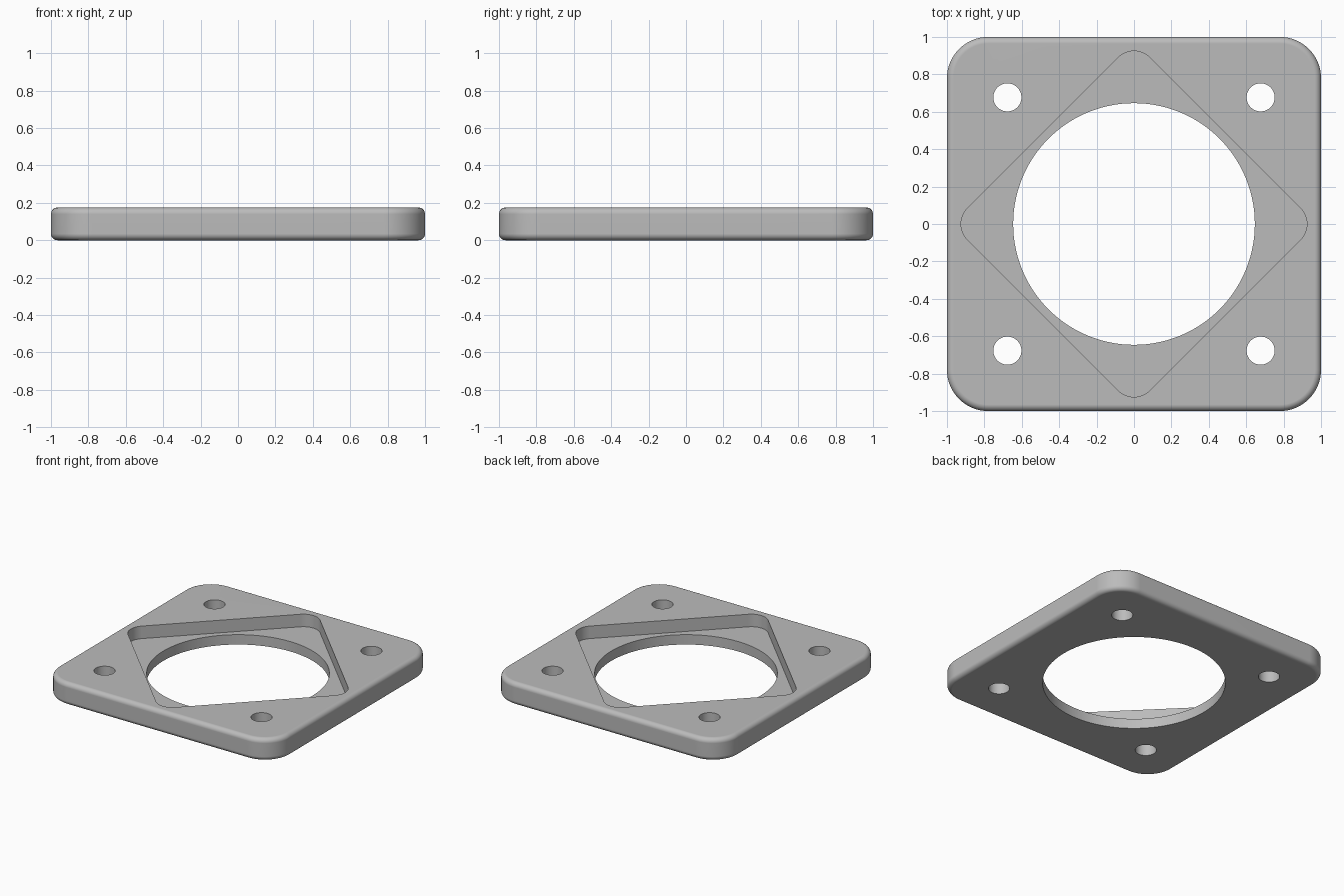
import bpy
import bmesh
from math import cos, sin, pi, radians

if "Cube" in bpy.data.objects:
    bpy.data.objects.remove(bpy.data.objects["Cube"], do_unlink=True)

THICKNESS = 0.175
FILLET = 0.035
POCKET_FLOOR = 0.077

grey = bpy.data.materials.new("satin grey")
grey.use_nodes = True
grey.diffuse_color = (0.5, 0.5, 0.5, 1)
grey.node_tree.nodes["Principled BSDF"].inputs["Base Color"].default_value = (0.5, 0.5, 0.5, 1)


def rounded_square(half, radius, turn=0.0, steps=16):
    """Outline of a square with round corners, turned about z."""
    points = []
    for quarter in range(4):
        base = quarter * pi / 2 + turn
        cx = cy = half - radius
        for i in range(steps + 1):
            a = i / steps * pi / 2
            x, y = cx + radius * cos(a), cy + radius * sin(a)
            points.append((x * cos(base) - y * sin(base), x * sin(base) + y * cos(base)))
    return points


def circle(radius, x=0.0, y=0.0, steps=64):
    return [(x + radius * cos(2 * pi * i / steps), y + radius * sin(2 * pi * i / steps))
            for i in range(steps)]


def loft(name, layers):
    """Closed solid through a stack of (outline, height) layers."""
    bm = bmesh.new()
    rings = [[bm.verts.new((x, y, z)) for x, y in outline] for outline, z in layers]
    for low, high in zip(rings, rings[1:]):
        for i in range(len(low)):
            j = (i + 1) % len(low)
            bm.faces.new((low[i], low[j], high[j], high[i]))
    bm.faces.new(rings[0][::-1])
    bm.faces.new(rings[-1])
    mesh = bpy.data.meshes.new(name)
    bm.to_mesh(mesh)
    bm.free()
    mesh.materials.append(grey)
    obj = bpy.data.objects.new(name, mesh)
    bpy.context.collection.objects.link(obj)
    return obj


# Plate with round corners and filleted top and bottom edges
angles = [i / 8 * pi / 2 for i in range(9)]
layers = [(FILLET * (1 - sin(a)), FILLET * (1 - cos(a))) for a in angles]
layers += [(inset, THICKNESS - z) for inset, z in reversed(layers)]
plate = loft("mounting_plate",
             [(rounded_square(1 - inset, 0.22 - inset), z) for inset, z in layers])

# Cutters: diamond pocket, central bore and four bolt holes
cutters = [
    loft("pocket_cutter", [(rounded_square(0.689, 0.12, pi / 4), z) for z in (POCKET_FLOOR, 0.3)]),
    loft("bore_cutter", [(circle(0.646, steps=128), z) for z in (-0.1, 0.3)]),
]
for sx in (-1, 1):
    for sy in (-1, 1):
        cutters.append(loft("bolt_hole_cutter",
                            [(circle(0.075, sx * 0.677, sy * 0.677), z) for z in (-0.1, 0.3)]))

bpy.ops.object.select_all(action="DESELECT")
plate.select_set(True)
bpy.context.view_layer.objects.active = plate
for cutter in cutters:
    cutter.hide_render = True
    cut = plate.modifiers.new(cutter.name, "BOOLEAN")
    cut.operation = "DIFFERENCE"
    cut.solver = "EXACT"
    cut.object = cutter
    bpy.ops.object.modifier_apply(modifier=cut.name)
for cutter in cutters:
    bpy.data.objects.remove(cutter, do_unlink=True)

# Smooth the rounded walls, keep the flat faces crisp
bpy.ops.object.shade_smooth_by_angle(angle=radians(30))
weighted = plate.modifiers.new("flat_face_normals", "WEIGHTED_NORMAL")
weighted.keep_sharp = True
